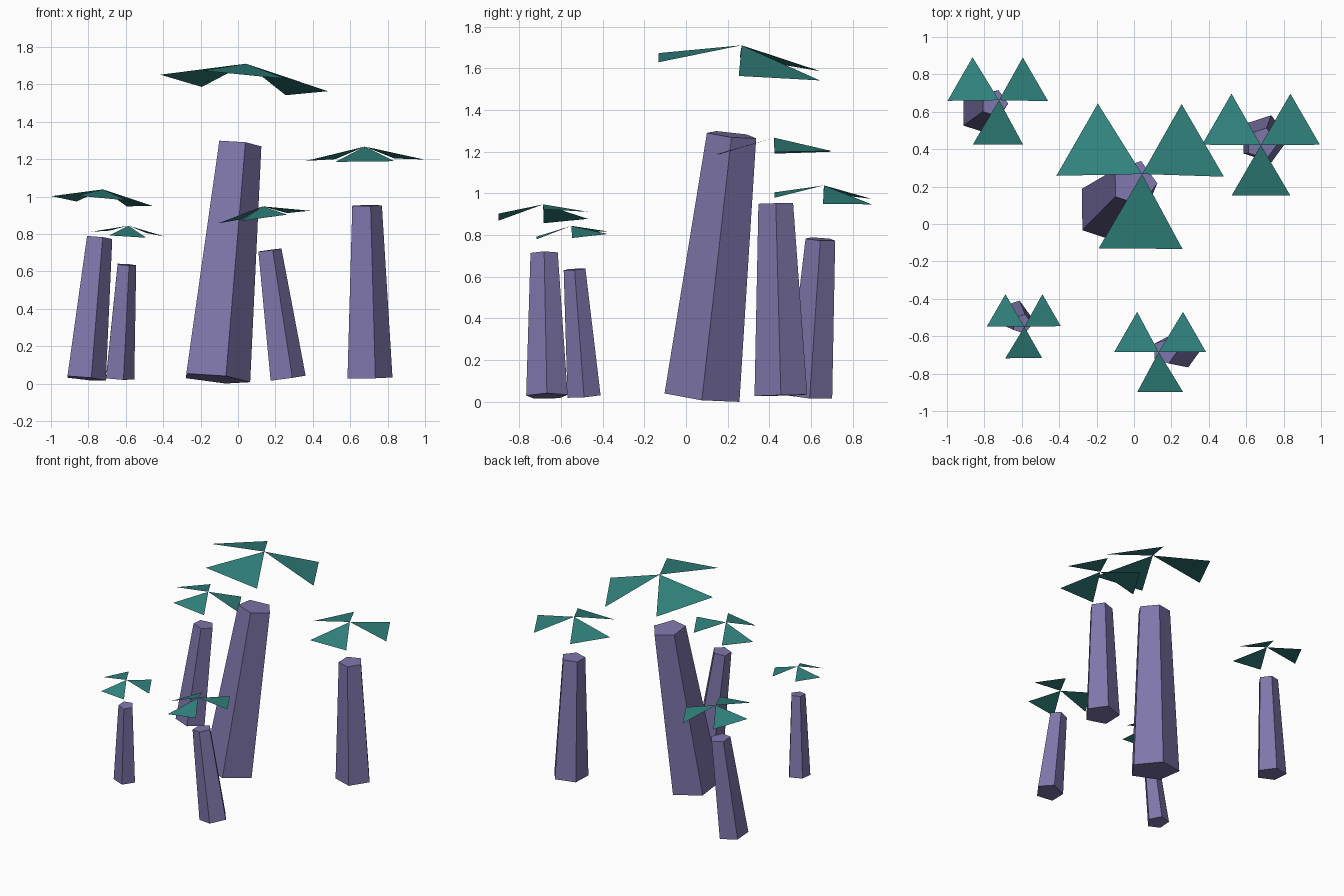
import bpy, bmesh
from math import cos, sin, radians
from mathutils import Vector

if "Cube" in bpy.data.objects:
    bpy.data.objects.remove(bpy.data.objects["Cube"])


def material(name, rgb):
    m = bpy.data.materials.new(name)
    m.diffuse_color = (*rgb, 1.0)
    m.use_nodes = True
    m.node_tree.nodes["Principled BSDF"].inputs["Base Color"].default_value = m.diffuse_color
    return m


PURPLE = material("dusty purple bark", (0.212, 0.181, 0.407))
TEAL = material("teal leaf", (0.031, 0.231, 0.212))


def ring(bm, radius, z, sides):
    return [bm.verts.new((radius * cos(radians(360 * i / sides)),
                          radius * sin(radians(360 * i / sides)), z))
            for i in range(sides)]


def finish(bm, name, mat, base, turn):
    me = bpy.data.meshes.new(name)
    bm.to_mesh(me)
    bm.free()
    me.materials.append(mat)
    ob = bpy.data.objects.new(name, me)
    ob.location = base
    ob.rotation_mode = 'QUATERNION'
    ob.rotation_quaternion = turn
    bpy.context.collection.objects.link(ob)


def tree(label, base, apex, width):
    """Leaning tree from the trunk's base centre to the tip of the crown."""
    axis = Vector(apex) - Vector(base)
    length = axis.length
    turn = Vector((0, 0, 1)).rotation_difference(axis)

    # five-sided tapered trunk
    bm = bmesh.new()
    low = ring(bm, 0.19 * width, 0, 5)
    high = ring(bm, 0.125 * width, 0.745 * length, 5)
    for i in range(5):
        j = (i + 1) % 5
        bm.faces.new((low[i], low[j], high[j], high[i]))
    bm.faces.new(low[::-1])
    bm.faces.new(high)
    finish(bm, label + "_trunk", PURPLE, base, turn)

    # three flat triangular leaves meeting at the tip
    bm = bmesh.new()
    tip = bm.verts.new((0, 0, length))
    rim = ring(bm, 0.45 * width, length - 0.104 * width, 6)
    for i in (0, 2, 4):
        bm.faces.new((tip, rim[i], rim[i + 1]))
    finish(bm, label + "_leaves", TEAL, base, turn)


tree("tall_tree", (-0.124, 0.077, 0.026), (0.043, 0.267, 1.71), 1.0)
tree("back_left_tree", (-0.82, 0.593, 0.027), (-0.722, 0.662, 1.038), 0.6)
tree("back_right_tree", (0.693, 0.455, 0.031), (0.678, 0.422, 1.267), 0.7)
tree("front_right_tree", (0.258, -0.667, 0.028), (0.132, -0.685, 0.947), 0.55)
tree("front_left_tree", (-0.638, -0.489, 0.027), (-0.586, -0.55, 0.844), 0.44)
